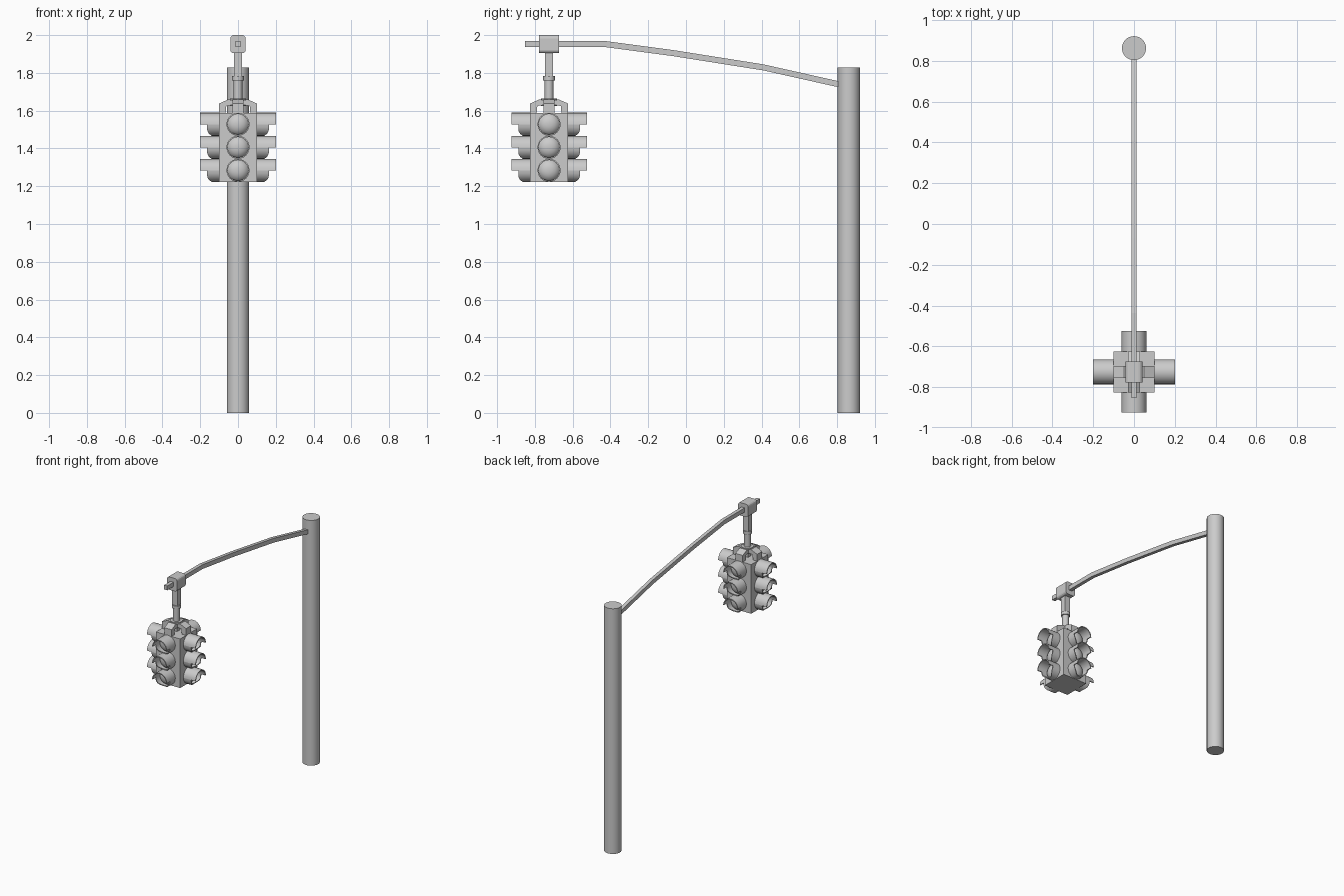
import bpy, bmesh, math
from mathutils import Matrix, Vector

if "Cube" in bpy.data.objects:
    bpy.data.objects.remove(bpy.data.objects["Cube"])

SY = -0.725                      # signal head centre in y
LAMPS = (1.284, 1.406, 1.528)    # lamp heights


def finish(name, bm, smooth=False):
    bmesh.ops.recalc_face_normals(bm, faces=bm.faces)
    me = bpy.data.meshes.new(name)
    bm.to_mesh(me)
    bm.free()
    ob = bpy.data.objects.new(name, me)
    bpy.context.collection.objects.link(ob)
    if smooth:
        bpy.ops.object.select_all(action='DESELECT')
        ob.select_set(True)
        bpy.context.view_layer.objects.active = ob
        bpy.ops.object.shade_smooth_by_angle(angle=math.radians(35))
    return ob


def box(name, lo, hi, bevel=0, axis=1):
    bm = bmesh.new()
    bmesh.ops.create_cube(bm, size=1)
    for v in bm.verts:
        v.co = Vector(((v.co[i] + .5) * (hi[i] - lo[i]) + lo[i]) for i in range(3))
    if bevel:
        edges = [e for e in bm.edges
                 if abs((e.verts[0].co - e.verts[1].co).normalized()[axis]) > .9]
        bmesh.ops.bevel(bm, geom=edges, offset=bevel, segments=3, profile=.5, affect='EDGES')
    return finish(name, bm)


def cylinder(name, r, z0, z1, y, n=24):
    bm = bmesh.new()
    bmesh.ops.create_cone(bm, cap_ends=True, segments=n, radius1=r, radius2=r, depth=z1 - z0,
                          matrix=Matrix.Translation((0, y, (z0 + z1) / 2)))
    return finish(name, bm, True)


def loft(bm, rings, closed_rings=True):
    # joins equal-length rings of points and caps both ends
    rows = [[bm.verts.new(p) for p in ring] for ring in rings]
    n = len(rows[0])
    for a, b in zip(rows, rows[1:]):
        for i in range(n):
            j = (i + 1) % n
            bm.faces.new((a[i], a[j], b[j], b[i]))
    bm.faces.new(rows[0])
    bm.faces.new(rows[-1])


def placed(side, z=0):
    return Matrix.Translation((0, SY, z)) @ Matrix.Rotation(side * math.pi / 2, 4, 'Z')


def visor(name, m):
    # thick half tubes: long upper hood, short lower rim with rounded corner
    bm = bmesh.new()
    ro, ri, n = .061, .054, 12

    def column(a, length):
        c, s = math.cos(a), math.sin(a)
        return [m @ Vector((r * c, -d, r * s))
                for r, d in ((ro, .095), (ro, length), (ri, length), (ri, .095))]

    loft(bm, [column(math.pi * i / n, .2) for i in range(n + 1)])
    lower = []
    for i in range(n + 1):
        a = math.pi * (1 + i / n)
        t = max(0, (-math.sin(a) - .5) / .5)
        lower.append(column(a, .163 - .024 * t * t))
    loft(bm, lower)
    finish(name, bm, True)


def lens(name, m):
    # shallow dome set inside the visor
    bm = bmesh.new()
    prof = [(.055, .095), (.055, .115), (.047, .126), (.032, .135), (.015, .14)]
    loft(bm, [[m @ Vector((r * math.cos(2 * math.pi * i / 24), -d,
                           r * math.sin(2 * math.pi * i / 24))) for i in range(24)]
              for r, d in prof])
    finish(name, bm, True)


def bracket(name, m):
    # sloped foot on the body roof and a short link to the hub
    bm = bmesh.new()
    prof = [(.1, 1.585), (.1, 1.638), (.05, 1.66), (.03, 1.655),
            (.03, 1.63), (.062, 1.625), (.066, 1.585)]
    loft(bm, [[m @ Vector((x, -d, z)) for d, z in prof] for x in (-.03, .03)])
    finish(name, bm)


# pole
cylinder("pole", .059, 0, 1.828, .862, 32)

# mast arm: square bar along a bent path
path = [(-.852, 1.954), (-.437, 1.954), (-.07, 1.905), (.41, 1.829), (.83, 1.735)]
bm = bmesh.new()
loft(bm, [[(x * .013, y, z + h * .016) for x, h in ((-1, -1), (1, -1), (1, 1), (-1, 1))]
          for y, z in path])
finish("mast_arm", bm)

# clamp and hanger
box("arm_clamp", (-.041, SY - .052, 1.904), (.041, SY + .052, 2.0), .018)
box("hanger_upper", (-.022, SY - .022, 1.78), (.022, SY + .022, 1.91))
box("hanger_lower", (-.016, SY - .016, 1.585), (.016, SY + .016, 1.77))
cylinder("hanger_collar", .031, 1.76, 1.783, SY, 16)
cylinder("hub", .042, 1.625, 1.664, SY, 16)
cylinder("hub_stem", .023, 1.66, 1.765, SY, 16)

# signal body
box("signal_body", (-.1, SY - .1, 1.222), (.1, SY + .1, 1.588))

# four faces with three lamps each
for side in range(4):
    bracket(f"bracket_{side}", placed(side))
    for k, z in enumerate(LAMPS):
        visor(f"visor_{side}_{k}", placed(side, z))
        lens(f"lens_{side}_{k}", placed(side, z))
